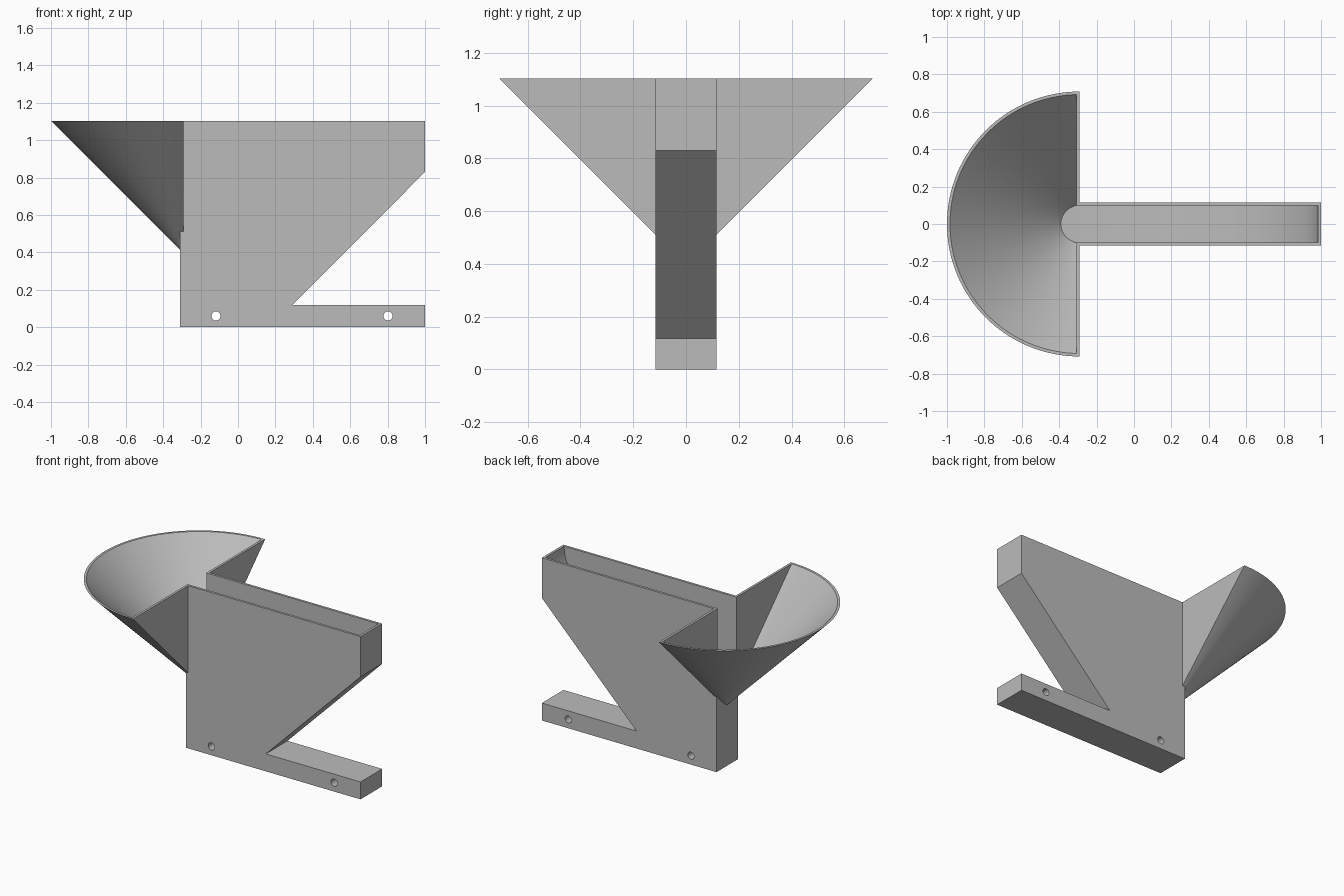
import bpy
import bmesh
import math

if "Cube" in bpy.data.objects:
    bpy.data.objects.remove(bpy.data.objects["Cube"], do_unlink=True)

TOP = 1.103            # rim height
AXIS = -0.292          # x of the funnel axis
HALF = 0.116           # half width of the body
WALL = 0.016
FLOOR = 0.51           # lowest point of the chute
END = 0.984            # inner end of the chute

grey = bpy.data.materials.new("plain grey")
grey.use_nodes = True
grey.diffuse_color = (0.5, 0.5, 0.5, 1)
grey.node_tree.nodes["Principled BSDF"].inputs["Base Color"].default_value = (0.5, 0.5, 0.5, 1)


def finish(name, bm):
    bmesh.ops.recalc_face_normals(bm, faces=bm.faces)
    mesh = bpy.data.meshes.new(name)
    bm.to_mesh(mesh)
    bm.free()
    mesh.materials.append(grey)
    obj = bpy.data.objects.new(name, mesh)
    bpy.context.collection.objects.link(obj)
    return obj


def prism(name, profile, half):
    """Extrude an x-z profile symmetrically along y."""
    bm = bmesh.new()
    face = bm.faces.new([bm.verts.new((x, -half, z)) for x, z in profile])
    new = bmesh.ops.extrude_face_region(bm, geom=[face])["geom"]
    verts = [v for v in new if isinstance(v, bmesh.types.BMVert)]
    bmesh.ops.translate(bm, verts=verts, vec=(0, 2 * half, 0))
    return finish(name, bm)


def half_cone(name, tip, low, high, cut_x):
    """Upright 45 degree cone around the funnel axis, kept on the -x side of cut_x."""
    bm = bmesh.new()
    bmesh.ops.create_cone(bm, cap_ends=True, segments=128, radius1=low - tip,
                          radius2=high - tip, depth=high - low)
    bmesh.ops.translate(bm, verts=bm.verts, vec=(AXIS, 0, (low + high) / 2))
    cut = bmesh.ops.bisect_plane(bm, geom=bm.verts[:] + bm.edges[:] + bm.faces[:],
                                 plane_co=(cut_x, 0, 0), plane_no=(1, 0, 0), clear_outer=True)
    edges = [e for e in cut["geom_cut"] if isinstance(e, bmesh.types.BMEdge)]
    bmesh.ops.edgeloop_fill(bm, edges=edges)
    return finish(name, bm)


def combine(target, other, operation):
    mod = target.modifiers.new(operation.lower(), 'BOOLEAN')
    mod.operation = operation
    mod.solver = 'EXACT'
    mod.object = other
    bpy.context.view_layer.objects.active = target
    bpy.ops.object.modifier_apply(modifier=mod.name)
    bpy.data.objects.remove(other, do_unlink=True)


# Body with sloped underside and foot
body = prism("hopper_body", [(-0.31, 0), (1, 0), (1, 0.118), (0.29, 0.118),
                             (1, 0.83), (1, TOP), (-0.31, TOP)], HALF)

# Half funnel joined to the body
tip = TOP - (1 + AXIS)
combine(body, half_cone("funnel", tip, tip + 0.005, TOP, AXIS), 'UNION')

# Hollow of the funnel
combine(body, half_cone("funnel_hollow", tip + WALL, FLOOR, TOP + 0.1, AXIS - WALL), 'DIFFERENCE')

# Chute with a floor curving up to the far end
span, rise, steps = END - AXIS, TOP - FLOOR, 32
curve = [(AXIS + span * math.sin(a), TOP - rise * math.cos(a))
         for a in (math.pi / 2 * i / steps for i in range(steps + 1))]
chute = [(-0.32, FLOOR)] + curve + [(END, TOP + 0.1), (-0.32, TOP + 0.1)]
combine(body, prism("chute_hollow", chute, HALF - WALL), 'DIFFERENCE')

# Mounting holes through the foot
for x in (-0.118, 0.802):
    ring = [(x + 0.024 * math.cos(math.tau * i / 24), 0.06 + 0.024 * math.sin(math.tau * i / 24))
            for i in range(24)]
    combine(body, prism("hole", ring, 0.2), 'DIFFERENCE')

# Smooth curved walls, crisp edges
bpy.ops.object.select_all(action='DESELECT')
body.select_set(True)
bpy.context.view_layer.objects.active = body
bpy.ops.object.shade_smooth_by_angle(angle=math.radians(25))
